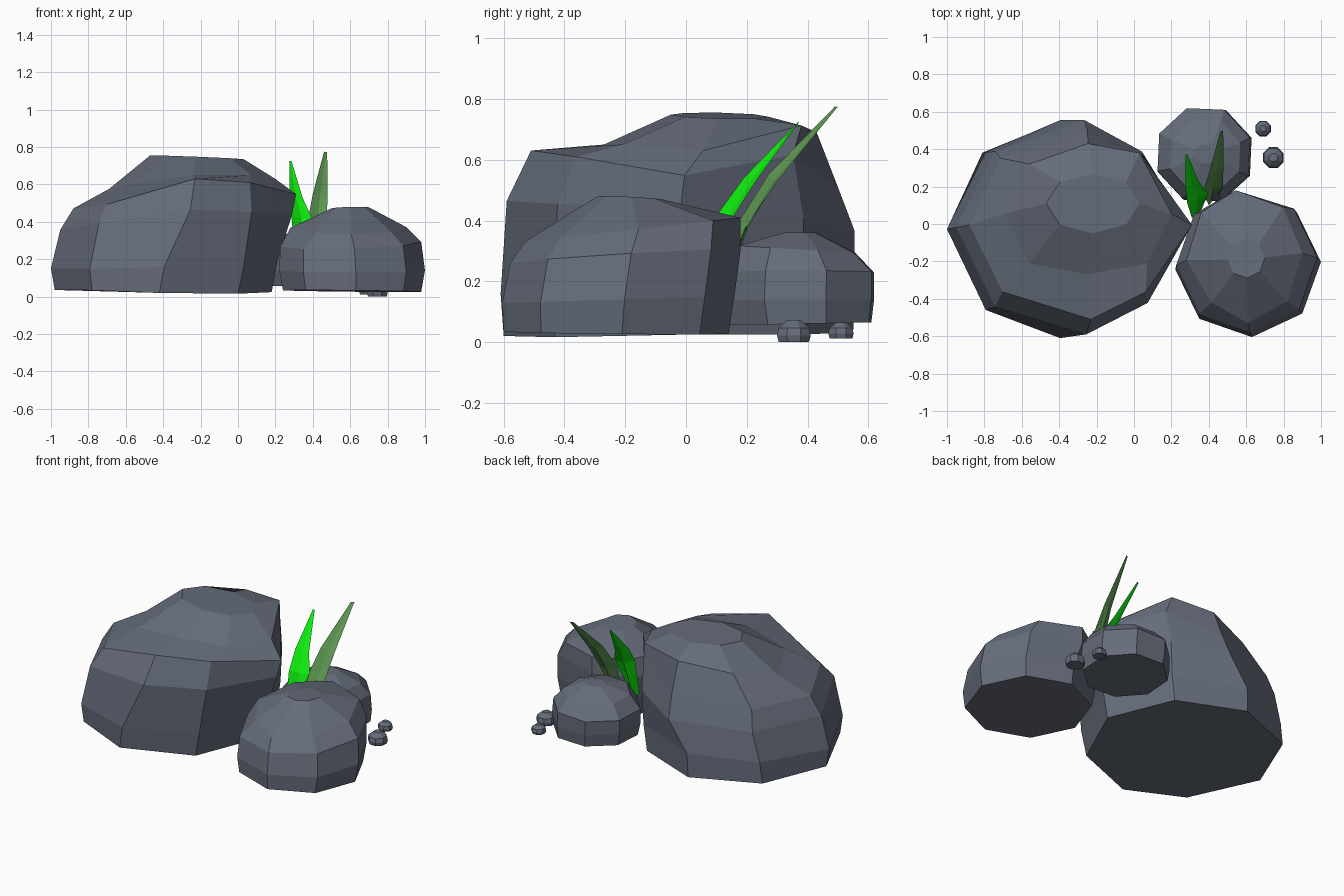
import bpy, bmesh, math
from mathutils import Vector


def material(name, rgb):
    m = bpy.data.materials.new(name)
    m.diffuse_color = (*rgb, 1)
    return m


stone = material("stone", (0.13, 0.15, 0.195))
bright = material("bright_green", (0.005, 0.85, 0.005))
dull = material("dull_green", (0.11, 0.31, 0.085))


def loft(name, rings, mat):
    """Skin a stack of closed rings and cap both ends."""
    bm = bmesh.new()
    loops = [[bm.verts.new(p) for p in ring] for ring in rings]
    n = len(loops[0])
    for a, b in zip(loops, loops[1:]):
        for i in range(n):
            j = (i + 1) % n
            bm.faces.new((a[i], a[j], b[j], b[i]))
    bm.faces.new(loops[0][::-1])
    bm.faces.new(loops[-1])
    bmesh.ops.recalc_face_normals(bm, faces=bm.faces)
    mesh = bpy.data.meshes.new(name)
    bm.to_mesh(mesh)
    bm.free()
    mesh.materials.append(mat)
    ob = bpy.data.objects.new(name, mesh)
    bpy.context.collection.objects.link(ob)
    return ob


def rock(name, layers, turn=0, chips={}):
    """Layers: z, x min, x max, y min, y max, slope in x, slope in y.
    Chips: (layer, corner) -> offset of that corner."""
    rings = []
    for k, (z, x0, x1, y0, y1, sx, sy) in enumerate(layers):
        cx, cy, rx, ry = (x0 + x1) / 2, (y0 + y1) / 2, (x1 - x0) / 2, (y1 - y0) / 2
        ring = []
        for i in range(8):
            a = math.tau * i / 8 + turn
            dx, dy = rx * math.cos(a), ry * math.sin(a)
            p = Vector((cx + dx, cy + dy, z + sx * dx + sy * dy))
            ring.append(p + Vector(chips.get((k, i), (0, 0, 0))))
        rings.append(ring)
    return loft(name, rings, stone)


# Large boulder
rock("large_boulder", [
    (0.03, -0.98, 0.18, -0.60, 0.55, -0.01, 0),
    (0.17, -1.00, 0.21, -0.61, 0.555, 0.03, 0.02),
    (0.40, -0.95, 0.26, -0.59, 0.555, 0.07, -0.06),
    (0.54, -0.88, 0.26, -0.51, 0.50, 0.12, -0.06),
    (0.66, -0.69, 0.20, -0.32, 0.43, 0.10, 0.08),
    (0.745, -0.47, 0.03, -0.05, 0.27, -0.04, -0.02)], 0,
    {(2, 0): (0.03, 0, 0), (3, 0): (0.05, 0, -0.06), (2, 6): (0.09, 0, 0.03),
     (3, 6): (0.08, 0, 0.06), (2, 7): (-0.01, 0, 0), (3, 7): (-0.03, 0, 0),
     (2, 1): (-0.04, 0, 0), (3, 1): (-0.04, 0, 0.05), (3, 5): (0.01, 0, -0.02),
     (4, 0): (0, 0, -0.075), (4, 4): (0, 0, -0.04), (4, 7): (0, 0, -0.02),
     (4, 1): (-0.04, 0.06, 0), (4, 6): (0, 0.05, 0.02),
     (0, 5): (0.03, -0.02, 0), (1, 5): (0.03, -0.02, 0), (2, 5): (0.03, -0.02, 0),
     (0, 6): (-0.02, 0, -0.01), (0, 7): (-0.01, 0, -0.01),
     (1, 3): (0.03, 0, 0), (2, 3): (0.03, 0, 0), (2, 2): (0.08, 0, 0), (3, 2): (0.06, 0, 0)})

# Medium boulder
rock("medium_boulder", [
    (0.03, 0.24, 0.98, -0.60, 0.14, -0.01, -0.01),
    (0.14, 0.22, 1.00, -0.605, 0.16, 0, 0.03),
    (0.28, 0.225, 0.98, -0.58, 0.18, 0.03, 0.06),
    (0.37, 0.28, 0.90, -0.53, 0.18, 0.0, 0.11),
    (0.475, 0.50, 0.70, -0.29, -0.08, 0.03, -0.05)], math.radians(3),
    {(3, 5): (0.03, 0.02, 0), (2, 2): (-0.04, 0, 0), (3, 2): (-0.03, 0, 0)})

# Small boulder
rock("small_boulder", [
    (0.06, 0.125, 0.635, 0.125, 0.625, 0, 0.02),
    (0.14, 0.11, 0.645, 0.105, 0.635, 0, 0),
    (0.23, 0.11, 0.635, 0.11, 0.635, 0.02, 0),
    (0.305, 0.18, 0.58, 0.16, 0.57, 0, -0.06),
    (0.36, 0.32, 0.45, 0.32, 0.43, 0, 0)], math.radians(20))

# Pebbles
for name, x, y, r, z0, h in (("pebble_near", 0.745, 0.355, 0.06, 0.0, 0.072),
                             ("pebble_far", 0.69, 0.51, 0.045, 0.012, 0.052)):
    rock(name, [(z0 + h * t, x - r * s, x + r * s, y - r * s, y + r * s, 0, 0)
                for t, s in ((0, 0.9), (0.3, 1), (0.65, 0.9), (1, 0.4))],
         math.radians(22.5))


def blade(name, spine, fold, mat):
    """Folded leaf. Spine entries: left edge point, right edge point."""
    rings = []
    for k, (l, r) in enumerate(spine):
        l, r = Vector(l), Vector(r)
        t = fold * (1 - 0.9 * k / (len(spine) - 1))
        mid, off = (l + r) / 2, Vector((0, 0.8, -0.6)) * t
        rings.append([l, mid + off * 0.6, r, mid + off])
    return loft(name, rings, mat)


# Grass blades leaning back between the boulders
blade("grass_blade_left", [
    ((0.31, 0.03, 0.18), (0.35, 0.05, 0.18)),
    ((0.285, 0.11, 0.43), (0.395, 0.16, 0.42)),
    ((0.275, 0.19, 0.54), (0.345, 0.23, 0.53)),
    ((0.274, 0.37, 0.725), (0.286, 0.37, 0.725))], 0.025, bright)
blade("grass_blade_right", [
    ((0.40, 0.10, 0.20), (0.44, 0.12, 0.20)),
    ((0.37, 0.17, 0.39), (0.475, 0.20, 0.38)),
    ((0.40, 0.27, 0.55), (0.478, 0.30, 0.53)),
    ((0.46, 0.49, 0.775), (0.477, 0.50, 0.775))], 0.03, dull)
